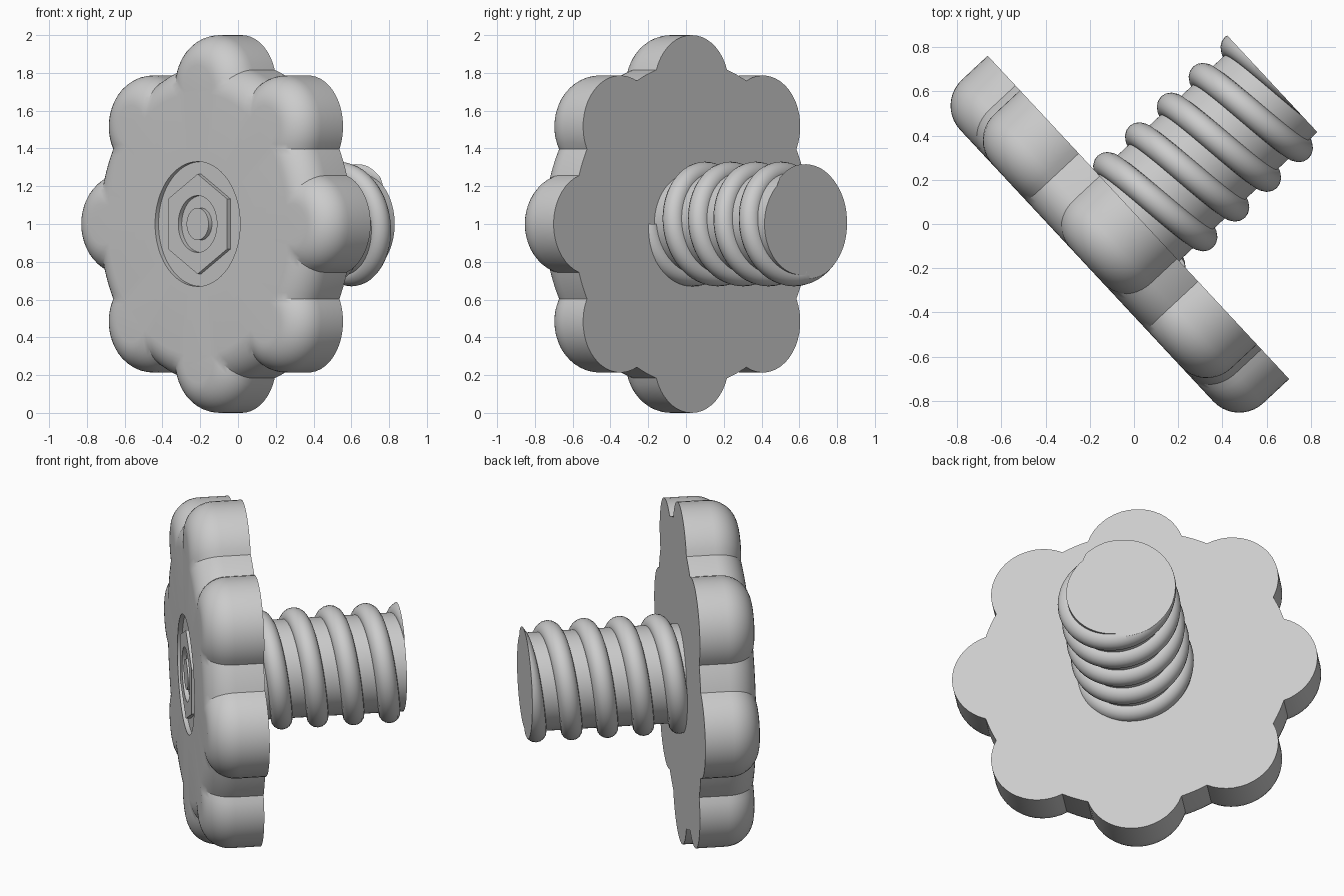
import bpy, bmesh
from math import sin, cos, pi, radians, acos, atan2
from mathutils import Vector

if "Cube" in bpy.data.objects:
    bpy.data.objects.remove(bpy.data.objects["Cube"])

grey = bpy.data.materials.new("plain_grey")
grey.use_nodes = True
grey.diffuse_color = (0.6, 0.6, 0.6, 1)
grey.node_tree.nodes["Principled BSDF"].inputs["Base Color"].default_value = (0.6, 0.6, 0.6, 1)

# Local frame: y runs along the screw axis, y = 0 is the back of the knob
THICK, FILLET = 0.32, 0.16
DISC, LOBE, LOBE_AT = 0.855, 0.27, 0.73
CORE, THREAD, LENGTH, PITCH = 0.27, 0.06, 0.855, 0.197


def finish(bm, name):
    bmesh.ops.recalc_face_normals(bm, faces=bm.faces)
    mesh = bpy.data.meshes.new(name)
    bm.to_mesh(mesh)
    bm.free()
    mesh.materials.append(grey)
    ob = bpy.data.objects.new(name, mesh)
    bpy.context.collection.objects.link(ob)
    ob.location = (0.02, 0.03, 1)
    ob.rotation_euler.z = radians(-47)
    bpy.ops.object.select_all(action="DESELECT")
    ob.select_set(True)
    bpy.context.view_layer.objects.active = ob
    bpy.ops.object.shade_smooth_by_angle(angle=radians(30))
    return ob


def add_loop(bm, points, y):
    return [bm.verts.new((x, y, z)) for x, z in points]


def bridge(bm, a, b):
    for i in range(len(a)):
        j = (i + 1) % len(a)
        bm.faces.new((a[i], a[j], b[j], b[i]))


def loop_edges(bm, loop):
    return [bm.edges.get((loop[i - 1], loop[i])) for i in range(len(loop))]


def ring(radius, sides=96, hexagon=False):
    points = []
    for i in range(sides):
        a = 2 * pi * i / sides
        r = radius
        if hexagon:
            r *= cos(pi / 6) / cos(a % (pi / 3) - pi / 6)
        points.append((r * cos(a + pi / 2), r * sin(a + pi / 2)))
    return points


def knob_outline(inset, lobe_steps=18, valley_steps=6):
    """Disc with eight round lobes, all pulled in by the inset."""
    disc, lobe = DISC - inset, LOBE - inset
    cross = acos((disc**2 + LOBE_AT**2 - lobe**2) / (2 * disc * LOBE_AT))
    sweep = atan2(disc * sin(cross), disc * cos(cross) - LOBE_AT)
    sector = []
    for i in range(lobe_steps + 1):
        a = sweep * (2 * i / lobe_steps - 1)
        sector.append(Vector((LOBE_AT + lobe * cos(a), lobe * sin(a))))
    for i in range(1, valley_steps):
        a = cross + (pi / 4 - 2 * cross) * i / valley_steps
        sector.append(Vector((disc * cos(a), disc * sin(a))))
    points = []
    for k in range(8):
        t = pi / 2 + k * pi / 4
        points += [(p.x * cos(t) - p.y * sin(t), p.x * sin(t) + p.y * cos(t)) for p in sector]
    return points


# Knob: flat back, straight rim, rounded front edge
bm = bmesh.new()
outer = add_loop(bm, knob_outline(0), 0)
bm.faces.new(outer)
steps = 10
for k in range(steps + 1):
    a = pi / 2 * k / steps
    nxt = add_loop(bm, knob_outline(FILLET * (1 - cos(a))), FILLET - THICK - FILLET * sin(a))
    bridge(bm, outer, nxt)
    outer = nxt

# Round recess in the front, holding a raised hexagon with a button in its middle
top, floor = -THICK, -THICK + 0.025
hexa = ring(0.265, hexagon=True)
inner = first = add_loop(bm, ring(0.33), top)
for points, y in ((ring(0.33), floor), (hexa, floor), (hexa, top), (ring(0.15), top),
                  (ring(0.15), floor), (ring(0.085), floor), (ring(0.085), top)):
    nxt = add_loop(bm, points, y)
    bridge(bm, inner, nxt)
    inner = nxt
bm.faces.new(inner)
bmesh.ops.triangle_fill(bm, use_beauty=True, use_dissolve=False,
                        edges=loop_edges(bm, outer) + loop_edges(bm, first))
finish(bm, "lobed_knob")

# Screw core
bm = bmesh.new()
base = add_loop(bm, ring(CORE), -0.05)
tip = add_loop(bm, ring(CORE), LENGTH)
bridge(bm, base, tip)
bm.faces.new(base)
bm.faces.new(tip)
finish(bm, "screw_core")

# Round helical thread, cut flush with the end of the core
bm = bmesh.new()
per_turn, sides = 64, 16
prev = None
for i in range(-per_turn // 2, int(per_turn * 4.7)):
    a = 2 * pi * i / per_turn
    out = Vector((-cos(a), 0, sin(a)))
    centre = out * CORE + Vector((0, 0.055 + PITCH * i / per_turn, 0))
    loop = []
    for k in range(sides):
        b = 2 * pi * k / sides
        loop.append(bm.verts.new(centre + THREAD * (cos(b) * out + Vector((0, sin(b), 0)))))
    if prev:
        bridge(bm, prev, loop)
    else:
        bm.faces.new(loop)
    prev = loop
cut = bmesh.ops.bisect_plane(bm, geom=bm.verts[:] + bm.edges[:] + bm.faces[:],
                             plane_co=(0, LENGTH, 0), plane_no=(0, 1, 0), clear_outer=True)
rim = [e for e in cut["geom_cut"] if isinstance(e, bmesh.types.BMEdge)]
bmesh.ops.triangle_fill(bm, use_beauty=True, use_dissolve=False, edges=rim)
finish(bm, "screw_thread")
